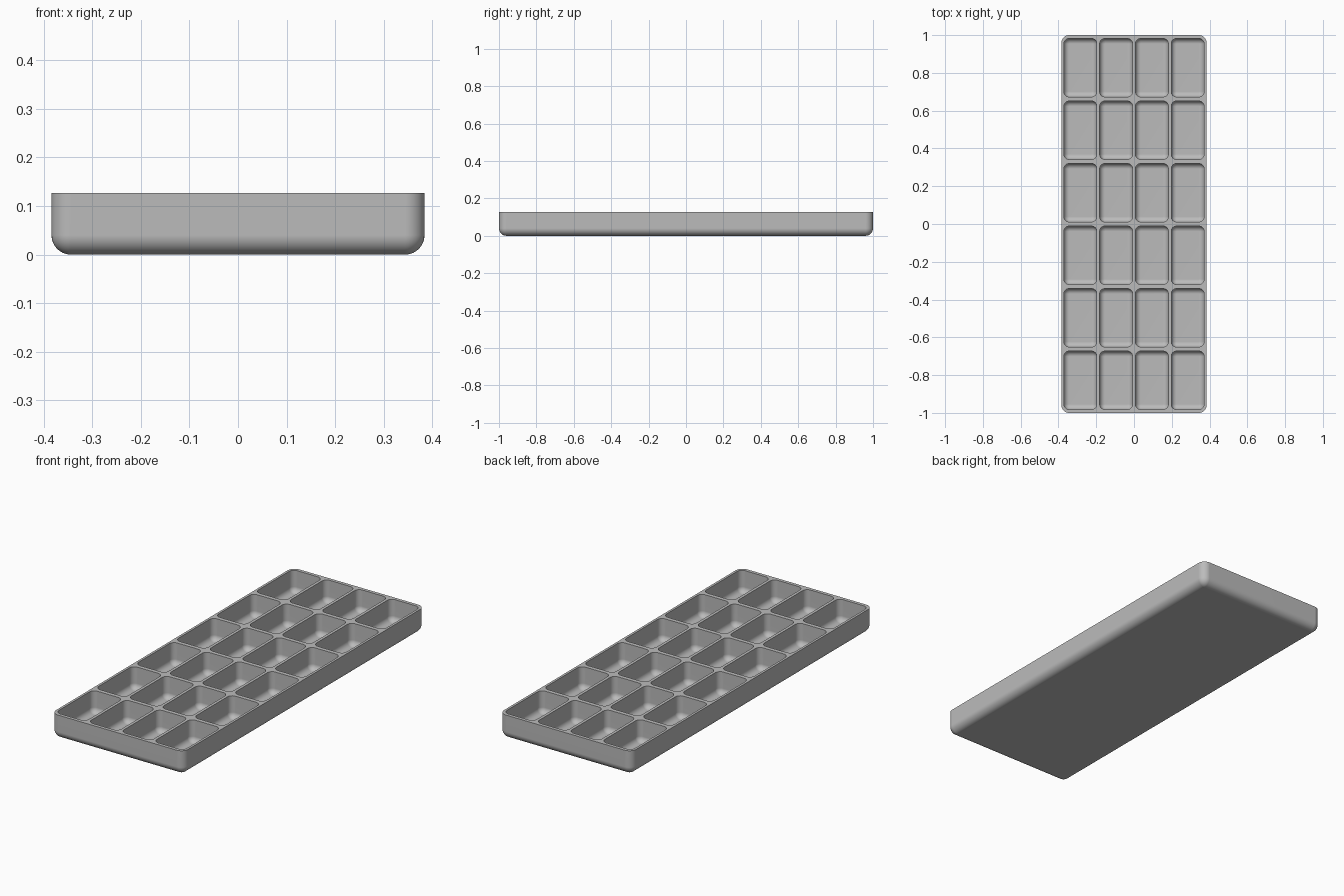
import bpy, bmesh, math

cube = bpy.data.objects.get("Cube")
if cube:
    bpy.data.objects.remove(cube, do_unlink=True)

HALF_X, HALF_Y, HEIGHT = 0.384, 1.0, 0.127
OUTER_RADIUS, CELL_RADIUS = 0.04, 0.028
FLOOR = 0.013
COLS, ROWS = 4, 6
PITCH_X, PITCH_Y = 0.1895, 0.331
CELL_X, CELL_Y = 0.087, 0.1545
STEPS = 8

grey = bpy.data.materials.new("grey plastic")
grey.use_nodes = True
colour = (0.5, 0.5, 0.5, 1)
grey.diffuse_color = colour
grey.node_tree.nodes["Principled BSDF"].inputs["Base Color"].default_value = colour


def ring(bm, cx, cy, hx, hy, corner, radius, z):
    """Rounded rectangle of vertices, with corner arcs of the given radius."""
    verts = []
    signs = [(1, 1), (-1, 1), (-1, -1), (1, -1)]
    for quarter, (sx, sy) in enumerate(signs):
        for i in range(STEPS + 1):
            a = (quarter + i / STEPS) * math.pi / 2
            verts.append(bm.verts.new((cx + sx * (hx - corner) + radius * math.cos(a),
                                       cy + sy * (hy - corner) + radius * math.sin(a), z)))
    return verts


def basin(bm, cx, cy, hx, hy, corner, bottom, top):
    """Open rounded shell with a filleted bottom; returns its top rim."""
    rim = ring(bm, cx, cy, hx, hy, corner, corner, top)
    upper = rim
    for i in range(STEPS + 1):
        a = i / STEPS * math.pi / 2
        lower = ring(bm, cx, cy, hx, hy, corner, corner * math.cos(a),
                     bottom + corner * (1 - math.sin(a)))
        for j in range(len(rim)):
            k = (j + 1) % len(rim)
            bm.faces.new((upper[j], upper[k], lower[k], lower[j]))
        upper = lower
    bm.faces.new(upper)
    return rim


bm = bmesh.new()

# Outer body, then the grid of compartments
rims = [basin(bm, 0, 0, HALF_X, HALF_Y, OUTER_RADIUS, 0, HEIGHT)]
for col in range(COLS):
    for row in range(ROWS):
        rims.append(basin(bm, (col - (COLS - 1) / 2) * PITCH_X,
                          (row - (ROWS - 1) / 2) * PITCH_Y,
                          CELL_X, CELL_Y, CELL_RADIUS, FLOOR, HEIGHT))

# Flat top surface between the rims
edges = [bm.edges.get((r[i - 1], r[i])) for r in rims for i in range(len(r))]
bmesh.ops.triangle_fill(bm, edges=edges, use_beauty=True, normal=(0, 0, 1))

# Close the corner poles and orient the surface
bmesh.ops.remove_doubles(bm, verts=bm.verts, dist=0.0001)
bmesh.ops.recalc_face_normals(bm, faces=bm.faces)

mesh = bpy.data.meshes.new("compartment_tray")
bm.to_mesh(mesh)
bm.free()
mesh.materials.append(grey)
tray = bpy.data.objects.new("compartment_tray", mesh)
bpy.context.collection.objects.link(tray)

# Smooth fillets with crisp rims
bpy.ops.object.select_all(action="DESELECT")
tray.select_set(True)
bpy.context.view_layer.objects.active = tray
bpy.ops.object.shade_smooth_by_angle(angle=math.radians(35))
weighted = tray.modifiers.new("weighted_normals", "WEIGHTED_NORMAL")
weighted.keep_sharp = True
